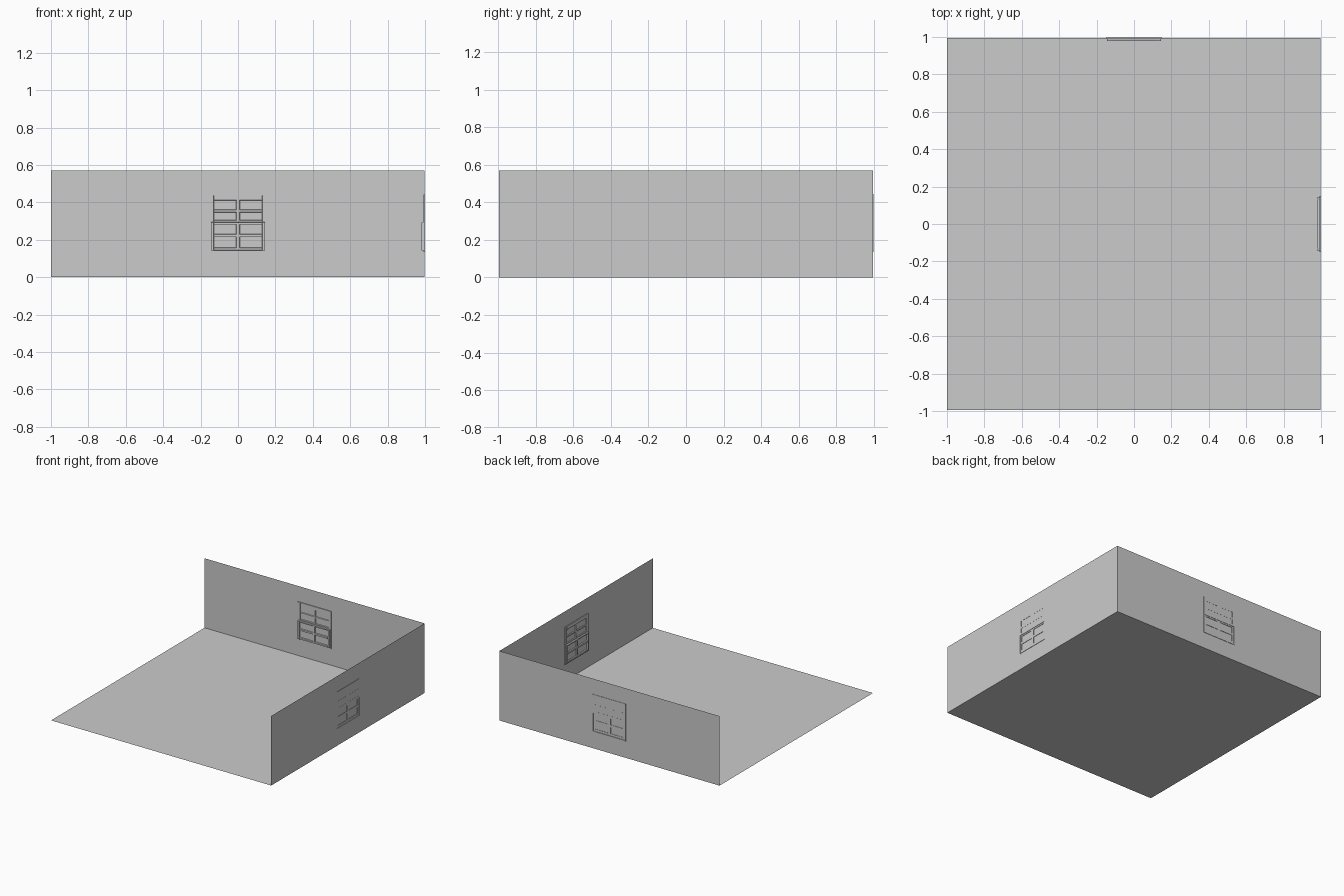
import bpy, bmesh
from mathutils import Vector

if "Cube" in bpy.data.objects:
    bpy.data.objects.remove(bpy.data.objects["Cube"])

XW, YW, H = 0.997, 0.994, 0.57      # wall planes and height
U, Z0, Z1 = 0.15, 0.135, 0.443      # window opening


def finish(bm, name):
    me = bpy.data.meshes.new(name)
    bm.to_mesh(me)
    bm.free()
    ob = bpy.data.objects.new(name, me)
    bpy.context.collection.objects.link(ob)
    return ob


def back(u, d, z):       # d is depth into the room
    return Vector((u, YW - d, z))


def right(u, d, z):
    return Vector((XW - d, -u, z))


def quad(bm, P, u0, u1, z0, z1, d=0.0):
    bm.faces.new([bm.verts.new(P(u, d, z)) for u, z in
                  ((u0, z0), (u1, z0), (u1, z1), (u0, z1))])


def box(bm, P, u0, u1, z0, z1, d0, d1, c=0.0):
    # bar whose inner face is chamfered by c
    v = []
    for d, k in ((d0, 0), (d1, c)):
        v.append([bm.verts.new(P(u, d, z)) for u, z in
                  ((u0 + k, z0 + k), (u1 - k, z0 + k), (u1 - k, z1 - k), (u0 + k, z1 - k))])
    bm.faces.new(v[0][::-1])
    bm.faces.new(v[1])
    for i in range(4):
        j = (i + 1) % 4
        bm.faces.new((v[0][i], v[0][j], v[1][j], v[1][i]))


def wall(name, P, left, rightend):
    bm = bmesh.new()
    quad(bm, P, left, -U, 0, H)
    quad(bm, P, U, rightend, 0, H)
    quad(bm, P, -U, U, 0, Z0)
    quad(bm, P, -U, U, Z1, H)
    bmesh.ops.recalc_face_normals(bm, faces=bm.faces)
    finish(bm, name)


def sash(name, P, z0, z1, rails, d0, d1):
    # stiles, centre muntin, horizontal rails and glass
    bm = bmesh.new()
    for s in (-1, 1):
        a, b = sorted((s * 0.128, s * 0.146))
        box(bm, P, a, b, z0, z1, d0, d1, 0.002)
    box(bm, P, -0.011, 0.011, z0, z1, d0, d1 - 0.001, 0.004)
    for a, b in rails:
        box(bm, P, -0.13, 0.13, a, b, d0, d1, 0.003)
    bmesh.ops.recalc_face_normals(bm, faces=bm.faces)
    finish(bm, name)
    bm = bmesh.new()
    quad(bm, P, -0.14, 0.14, z0 + 0.005, z1 - 0.005, (d0 + d1) / 2 - 0.002)
    finish(bm, name + "_glass")


def window(tag, P):
    # thin casing around the opening
    bm = bmesh.new()
    for a, b, c, e in ((-U, -U + 0.006, Z0, Z1), (U - 0.006, U, Z0, Z1),
                       (-U, U, Z1 - 0.006, Z1), (-U, U, Z0, Z0 + 0.007)):
        box(bm, P, a, b, c, e, -0.003, 0.006)
    bmesh.ops.recalc_face_normals(bm, faces=bm.faces)
    finish(bm, tag + "_window_casing")
    sash(tag + "_upper_sash", P, 0.290, 0.440,
         ((0.410, 0.440), (0.346, 0.363), (0.290, 0.306)), -0.003, 0.005)
    sash(tag + "_lower_sash", P, 0.142, 0.295,
         ((0.280, 0.295), (0.213, 0.232), (0.142, 0.160)), 0.002, 0.015)


# floor
bm = bmesh.new()
bm.faces.new([bm.verts.new(p) for p in
              ((-1, -YW, 0), (XW, -YW, 0), (XW, YW, 0), (-1, YW, 0))])
finish(bm, "floor")

# walls and windows
wall("back_wall", back, -1, XW)
wall("right_wall", right, -YW, YW)
window("back", back)
window("right", right)
